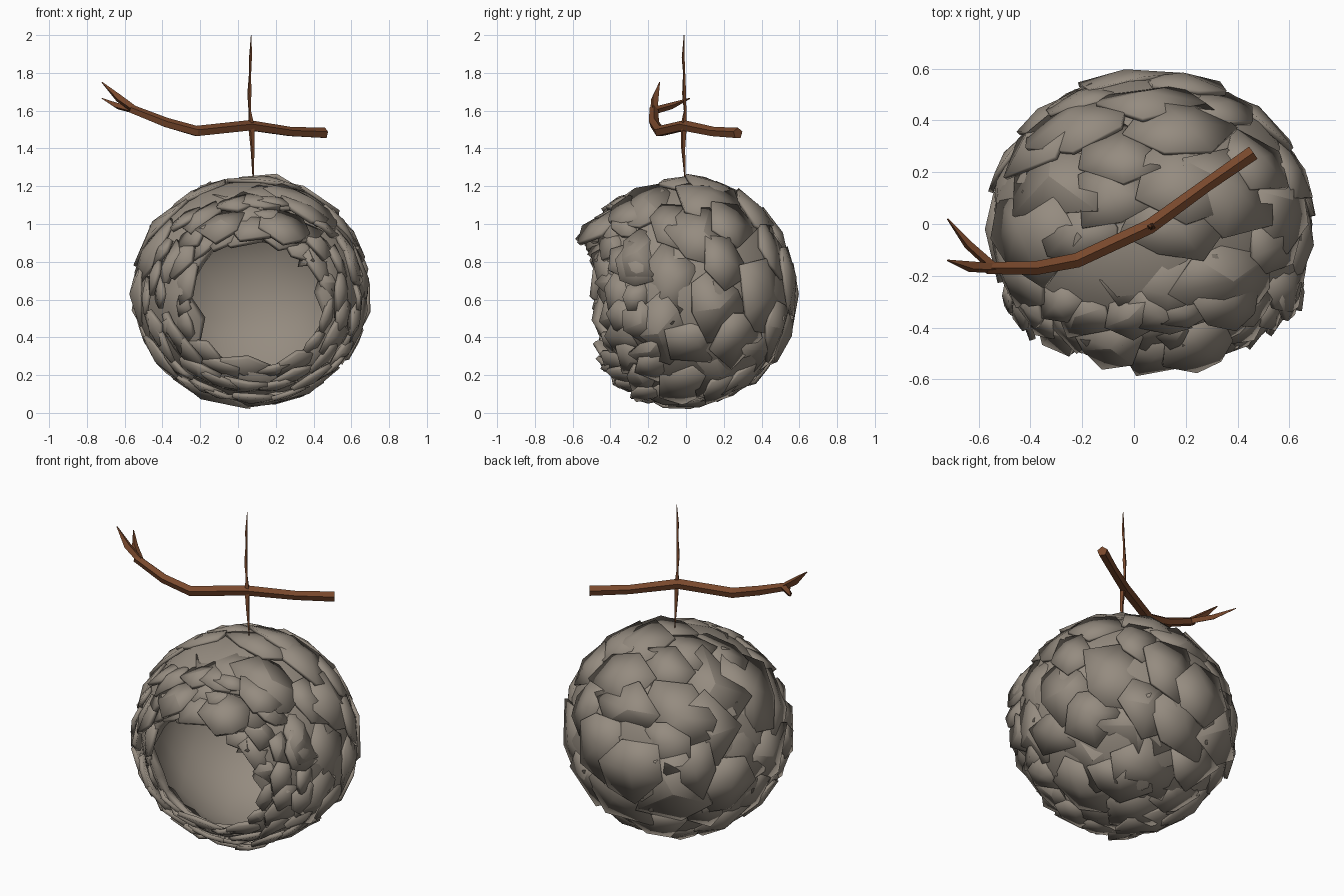
import bpy, bmesh, math, random
from mathutils import Vector, noise

random.seed(11)
if "Cube" in bpy.data.objects:
    bpy.data.objects.remove(bpy.data.objects["Cube"])

CENTRE = Vector((0.07, 0, 0.64))
SCALE = Vector((1.04, 0.97, 1.0))
MOUTH = Vector((0.05, -1, -0.12)).normalized()
OPENING = math.radians(40)


def material(name, rgb):
    mat = bpy.data.materials.new(name)
    mat.use_nodes = True
    mat.diffuse_color = (*rgb, 1)
    node = next(n for n in mat.node_tree.nodes if n.type == 'BSDF_PRINCIPLED')
    node.inputs["Base Color"].default_value = (*rgb, 1)
    node.inputs["Roughness"].default_value = 0.9
    return mat


def finish(name, bm, mat, thickness=0, angle=20):
    mesh = bpy.data.meshes.new(name)
    bm.to_mesh(mesh)
    bm.free()
    mesh.materials.append(mat)
    obj = bpy.data.objects.new(name, mesh)
    bpy.context.collection.objects.link(obj)
    if thickness:
        solid = obj.modifiers.new("thickness", 'SOLIDIFY')
        solid.thickness = thickness
        solid.offset = -1
    bpy.ops.object.select_all(action='DESELECT')
    obj.select_set(True)
    bpy.context.view_layer.objects.active = obj
    bpy.ops.object.shade_smooth_by_angle(angle=math.radians(angle))
    return obj


def place(direction, radius):
    return CENTRE + direction * radius * SCALE


def flake(bm, direction, size, radius, lift):
    """Ragged bark scale lying on the ball, its edge nearest the mouth lifted."""
    toward = (MOUTH - direction * MOUTH.dot(direction)).normalized()
    side = direction.cross(toward)
    count = random.randint(5, 7)
    start = random.uniform(0, math.tau)
    middle = bm.verts.new(place(direction, radius + 0.012))
    corners = []
    for i in range(count):
        a = start + math.tau * (i + random.uniform(-0.25, 0.25)) / count
        s = size * random.uniform(0.75, 1.2)
        spot = (direction + toward * math.cos(a) * s + side * math.sin(a) * s * 1.2).normalized()
        r = radius + lift * math.cos(a) + random.uniform(-0.012, 0.012)
        corners.append(bm.verts.new(place(spot, r)))
    for i in range(count):
        bm.faces.new((middle, corners[i], corners[(i + 1) % count]))


def tube(name, points, mat, sides=5):
    """Faceted twig through (position, radius) points."""
    bm = bmesh.new()
    path = [Vector(p) for p, _ in points]
    rings = []
    for i, (p, r) in enumerate(points):
        along = (path[min(i + 1, len(path) - 1)] - path[max(i - 1, 0)]).normalized()
        ref = Vector((0, 0, 1)) if abs(along.z) < 0.9 else Vector((1, 0, 0))
        u = along.cross(ref).normalized()
        v = u.cross(along)
        rings.append([bm.verts.new(path[i] + r * (u * math.cos(t) + v * math.sin(t)))
                      for t in (math.tau * k / sides + 0.3 for k in range(sides))])
    for a, b in zip(rings, rings[1:]):
        for k in range(sides):
            n = (k + 1) % sides
            bm.faces.new((a[k], a[n], b[n], b[k]))
    bm.faces.new(rings[0][::-1])
    bm.faces.new(rings[-1])
    bmesh.ops.recalc_face_normals(bm, faces=bm.faces)
    return finish(name, bm, mat)


bark = material("grey bark", (0.30, 0.26, 0.215))
wood = material("brown wood", (0.19, 0.065, 0.025))

# Hollow ball with a ragged mouth
bm = bmesh.new()
bmesh.ops.create_icosphere(bm, subdivisions=3, radius=1)
for v in bm.verts:
    d = v.co.normalized()
    v.co = place(d, 0.595 + 0.02 * noise.noise(d * 3))
bmesh.ops.delete(bm, context='FACES', geom=[
    f for f in bm.faces
    if ((f.calc_center_median() - CENTRE).normalized()).angle(MOUTH) < OPENING])
finish("nest_shell", bm, bark, 0.05)

# Broad scales spread over the ball
bm = bmesh.new()
TOTAL = 75
for i in range(TOTAL):
    z = 1 - 2 * (i + 0.5) / TOTAL
    a = i * math.pi * (3 - math.sqrt(5))
    d = Vector((math.cos(a) * math.sqrt(1 - z * z), math.sin(a) * math.sqrt(1 - z * z), z))
    d = (d + Vector([random.uniform(-0.1, 0.1) for _ in range(3)])).normalized()
    if d.angle(MOUTH) > OPENING + 0.5:
        flake(bm, d, random.uniform(0.22, 0.38), random.uniform(0.598, 0.618), 0.014)
finish("bark_scales", bm, bark, 0.02)

# Overlapping rings of scales around the mouth
bm = bmesh.new()
u = MOUTH.cross(Vector((0, 0, 1))).normalized()
v = u.cross(MOUTH)
for extra, count, radius in ((0.06, 17, 0.585), (0.22, 21, 0.605), (0.4, 24, 0.615)):
    for i in range(count):
        a = math.tau * (i + random.uniform(-0.3, 0.3)) / count
        t = OPENING + extra + random.uniform(-0.05, 0.05)
        d = MOUTH * math.cos(t) + (u * math.cos(a) + v * math.sin(a)) * math.sin(t)
        flake(bm, d, random.uniform(0.13, 0.22), radius, 0.035)
# Overhanging flaps above the mouth
for x, z in ((-0.25, 0.62), (0.02, 0.55), (0.28, 0.6)):
    flake(bm, Vector((x, -0.8, z)).normalized(), 0.2, 0.635, 0.04)
finish("mouth_scales", bm, bark, 0.025)

# Branch, its forked tip and the hanging stem
tube("branch", [((-0.57, -0.17, 1.61), 0.024), ((-0.38, -0.17, 1.535), 0.028),
                ((-0.22, -0.14, 1.49), 0.03), ((0.06, -0.01, 1.52), 0.03),
                ((0.28, 0.15, 1.487), 0.027), ((0.46, 0.275, 1.48), 0.03)], wood)
tube("upper_fork", [((-0.54, -0.17, 1.6), 0.02), ((-0.63, -0.165, 1.665), 0.022),
                    ((-0.72, -0.14, 1.75), 0.003)], wood, 4)
tube("lower_fork", [((-0.54, -0.17, 1.6), 0.02), ((-0.64, -0.08, 1.625), 0.018),
                    ((-0.72, 0.02, 1.665), 0.003)], wood, 4)
tube("hanging_stem", [((0.08, -0.005, 1.24), 0.003), ((0.077, -0.015, 1.4), 0.011),
                      ((0.07, -0.012, 1.52), 0.017), ((0.062, -0.005, 1.6), 0.007),
                      ((0.06, -0.01, 1.69), 0.011), ((0.064, -0.01, 1.8), 0.006),
                      ((0.066, -0.015, 1.88), 0.008), ((0.07, -0.01, 2.0), 0.002)], wood, 4)
